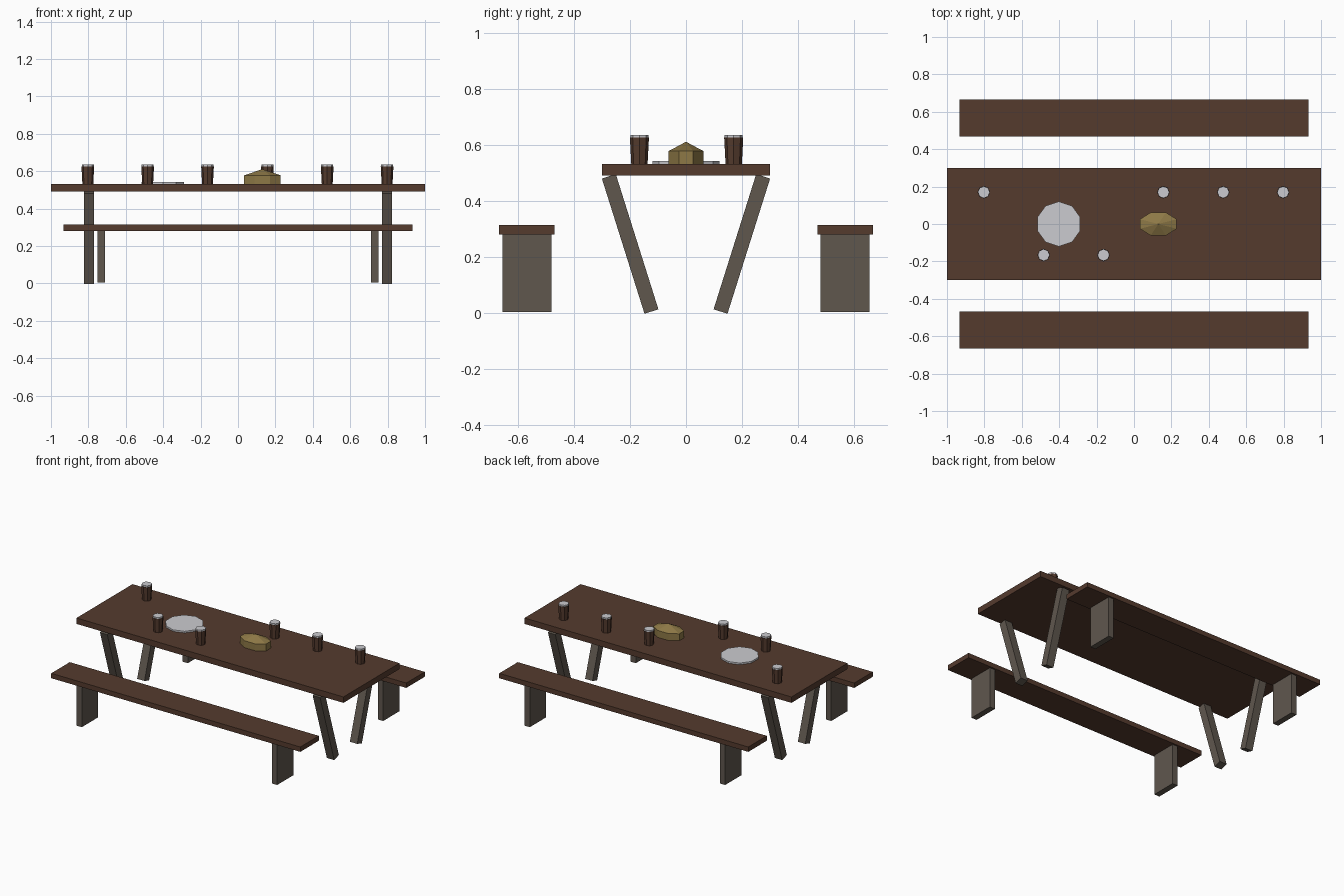
import bpy, bmesh, math
from mathutils import Matrix, Vector

if "Cube" in bpy.data.objects:
    bpy.data.objects.remove(bpy.data.objects["Cube"])


def material(name, rgb):
    m = bpy.data.materials.new(name)
    m.diffuse_color = (*rgb, 1.0)
    m.use_nodes = True
    m.node_tree.nodes["Principled BSDF"].inputs["Base Color"].default_value = m.diffuse_color
    return m


WOOD = material("brown wood", (0.090, 0.043, 0.027))
POST = material("grey wood", (0.115, 0.095, 0.076))
PALE = material("pale grey", (0.60, 0.60, 0.63))
CRUST = material("golden crust", (0.27, 0.19, 0.062))


def finish(name, bm, mat):
    bmesh.ops.recalc_face_normals(bm, faces=bm.faces)
    me = bpy.data.meshes.new(name)
    bm.to_mesh(me)
    bm.free()
    me.materials.append(mat)
    ob = bpy.data.objects.new(name, me)
    bpy.context.collection.objects.link(ob)
    return ob


def box(name, centre, size, mat, tilt=0.0):
    bm = bmesh.new()
    bmesh.ops.create_cube(bm, size=1.0)
    bm.transform(Matrix.Translation(Vector(centre)) @ Matrix.Rotation(tilt, 4, 'X')
                 @ Matrix.Diagonal((*size, 1.0)))
    return finish(name, bm, mat)


def stack(name, centre, rings, sides, mat, turn=0.0, scale_y=1.0):
    """Closed low-poly solid from (radius, z) rings; radius 0 makes a point."""
    bm = bmesh.new()
    loops = []
    for r, z in rings:
        if r == 0:
            loops.append([bm.verts.new((centre[0], centre[1], z))] * sides)
            continue
        angles = [turn + 2 * math.pi * i / sides for i in range(sides)]
        loops.append([bm.verts.new((centre[0] + r * math.cos(a),
                                    centre[1] + r * scale_y * math.sin(a), z)) for a in angles])
    for lo, hi in zip(loops, loops[1:]):
        for i in range(sides):
            j = (i + 1) % sides
            bm.faces.new(list(dict.fromkeys((lo[i], lo[j], hi[j], hi[i]))))
    bm.faces.new(loops[0])
    if rings[-1][0] > 0:
        bm.faces.new(loops[-1])
    return finish(name, bm, mat)


# Table top
box("table_top", (0, 0, 0.511), (2.0, 0.6, 0.04), WOOD)

# Splayed table legs, benches and bench legs on both sides
for sy in (-1, 1):
    box("bench_seat", (0, sy * 0.567, 0.2975), (1.866, 0.198, 0.033), WOOD)
    for sx in (-1, 1):
        box("table_leg", (sx * 0.797, sy * 0.199, 0.247), (0.055, 0.052, 0.505), POST,
            -sy * math.radians(17.5))
        box("bench_leg", (sx * 0.732, sy * 0.567, 0.143), (0.04, 0.175, 0.278), POST)

# Mugs with pale tops
for x, y in ((-0.803, 0.17), (-0.483, -0.166), (-0.163, -0.166),
             (0.157, 0.17), (0.477, 0.17), (0.797, 0.17)):
    stack("mug", (x, y), [(0.029, 0.531), (0.034, 0.626)], 8, WOOD)
    stack("mug_foam", (x, y), [(0.032, 0.626), (0.032, 0.636)], 8, PALE)

# Plate
stack("plate", (-0.402, 0), [(0.12, 0.531), (0.12, 0.542)], 10, PALE, math.pi / 10)

# Bread loaf with a pointed crust
stack("bread_loaf", (0.13, 0), [(0.106, 0.531), (0.106, 0.578), (0, 0.611)], 8, CRUST,
      math.pi / 8, 0.63)
